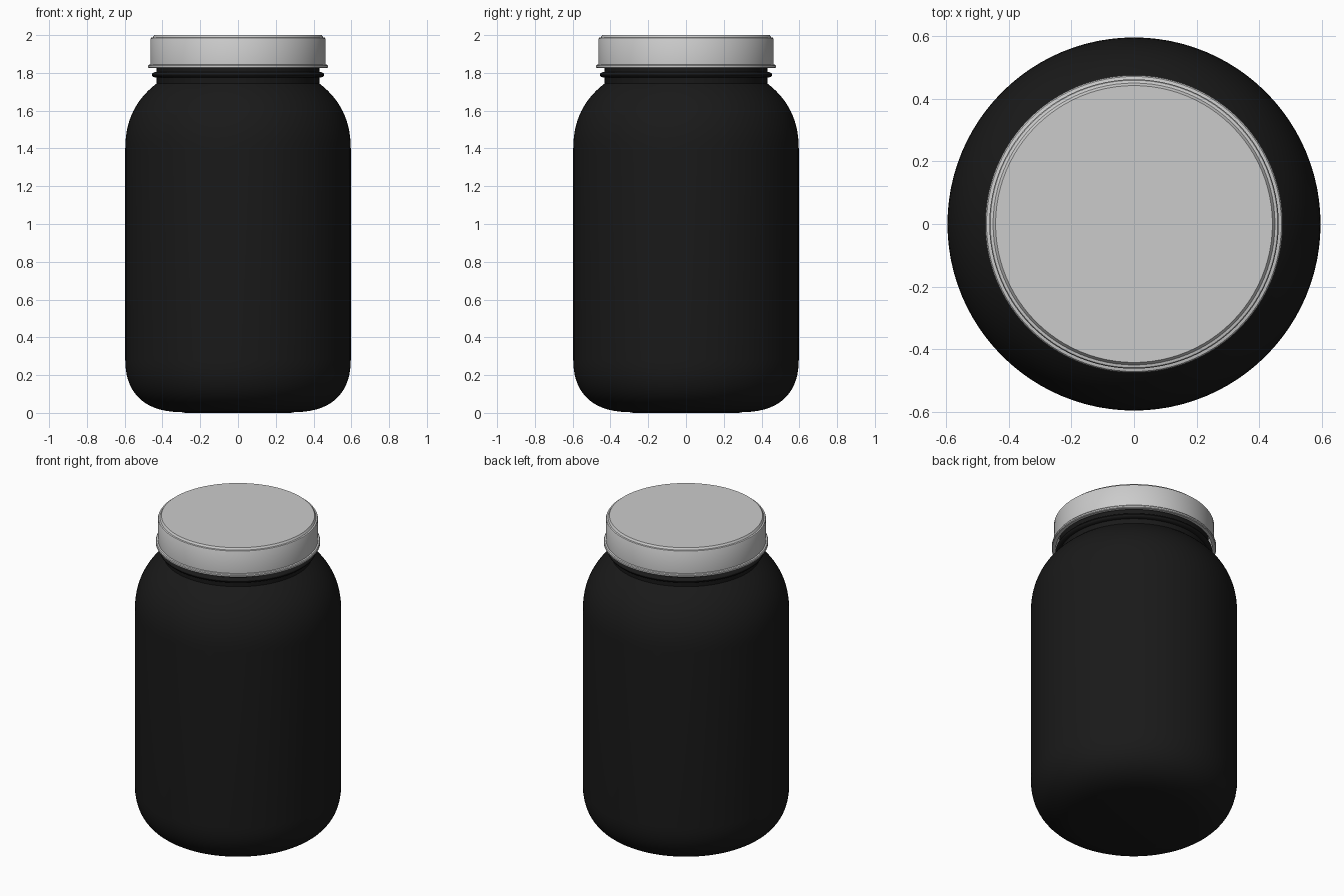
import bpy, math

if "Cube" in bpy.data.objects:
    bpy.data.objects.remove(bpy.data.objects["Cube"])

SEG = 96


def lathe(name, profile, angle=35):
    """Revolve (radius, z) points around z; points on the axis become poles."""
    verts, rings, faces = [], [], []
    for r, z in profile:
        n = 1 if r == 0 else SEG
        rings.append(range(len(verts), len(verts) + n))
        verts += [(r * math.cos(2 * math.pi * i / SEG),
                   r * math.sin(2 * math.pi * i / SEG), z) for i in range(n)]
    for a, b in zip(rings, rings[1:]):
        for i in range(SEG):
            j = (i + 1) % SEG
            quad = [a[i % len(a)], a[j % len(a)], b[j % len(b)], b[i % len(b)]]
            faces.append(list(dict.fromkeys(quad)))
    mesh = bpy.data.meshes.new(name)
    mesh.from_pydata(verts, [], faces)
    obj = bpy.data.objects.new(name, mesh)
    bpy.context.collection.objects.link(obj)
    bpy.context.view_layer.objects.active = obj
    obj.select_set(True)
    bpy.ops.object.shade_smooth_by_angle(angle=math.radians(angle))
    obj.select_set(False)
    return obj


def bezier(p0, p1, p2, p3, n=14):
    """Cubic curve sampled as profile points."""
    pts = []
    for k in range(n + 1):
        t = k / n
        w = ((1 - t)**3, 3 * t * (1 - t)**2, 3 * t * t * (1 - t), t**3)
        pts.append(tuple(sum(c * p[i] for c, p in zip(w, (p0, p1, p2, p3)))
                         for i in (0, 1)))
    return pts


# Jar: rounded base, straight wall, shoulder, beaded neck, then the inside wall
base = bezier((0.30, 0.004), (0.49, 0.004), (0.597, 0.10), (0.597, 0.28))
shoulder = bezier((0.597, 1.40), (0.597, 1.55), (0.54, 1.66), (0.43, 1.745))
bead = [(0.432 + 0.024 * math.sin(math.pi * k / 8),
         1.79 - 0.015 * math.cos(math.pi * k / 8)) for k in range(9)]
inner_shoulder = bezier((0.40, 1.735), (0.51, 1.65), (0.567, 1.55), (0.567, 1.40))
inner_base = bezier((0.567, 0.28), (0.567, 0.12), (0.47, 0.035), (0.30, 0.035))
jar = lathe("jar", [(0, 0)] + [(0.28, 0)] + base + shoulder + bead
            + [(0.43, 1.96), (0.40, 1.96)]
            + inner_shoulder + inner_base + [(0, 0.035)])
black = bpy.data.materials.new("black_glass")
black.diffuse_color = (0.01, 0.01, 0.01, 1)
black.use_nodes = True
black.node_tree.nodes["Principled BSDF"].inputs["Base Color"].default_value = black.diffuse_color
jar.data.materials.append(black)

# Lid: hollow cap with stepped top and rolled bottom lip
lathe("lid", [(0, 1.97), (0.445, 1.97), (0.452, 1.963), (0.452, 1.825),
              (0.472, 1.825), (0.476, 1.829), (0.476, 1.838), (0.472, 1.843),
              (0.463, 1.845), (0.463, 1.981), (0.460, 1.986), (0.451, 1.988),
              (0.443, 2.0), (0, 2.0)])
